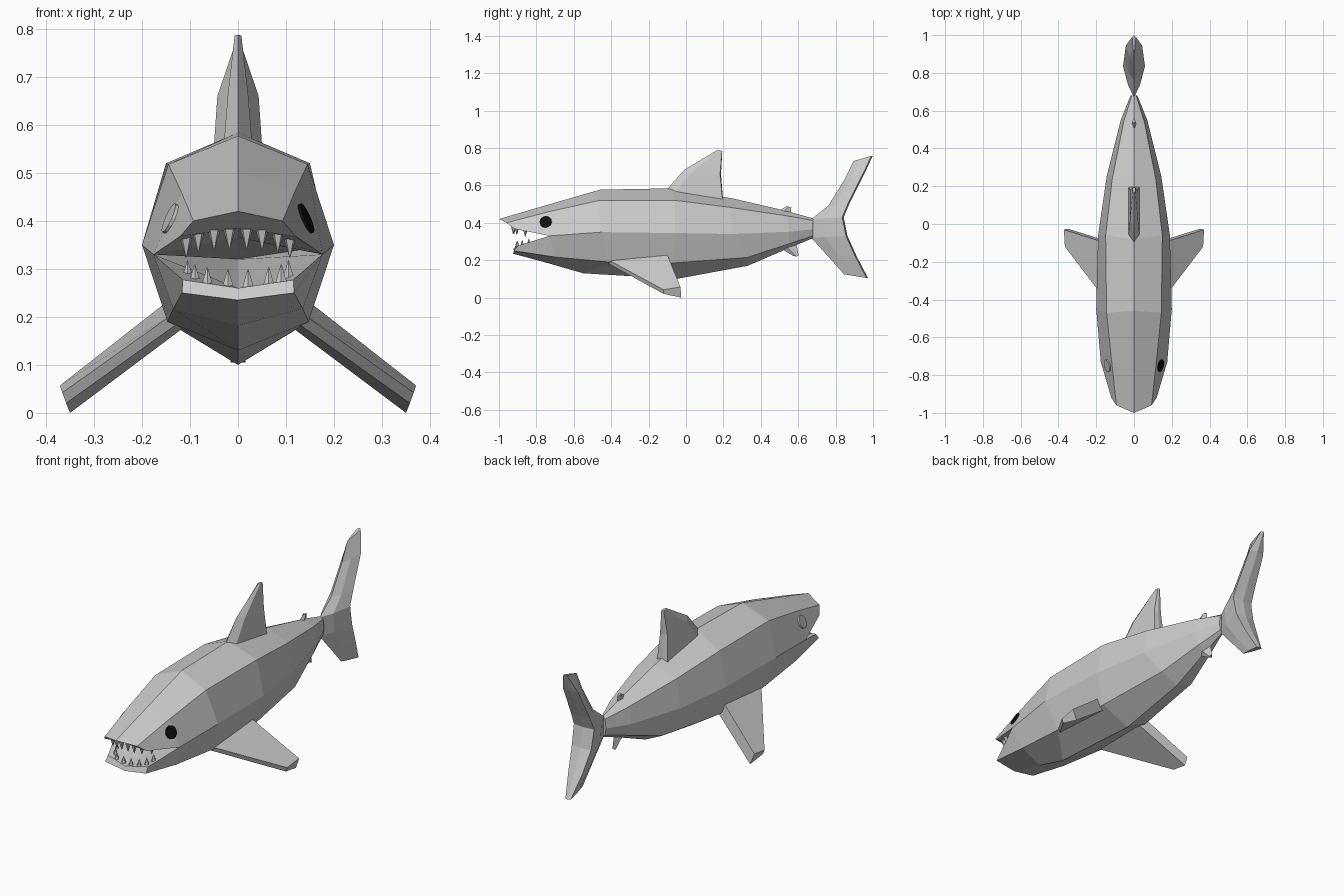
import bpy, bmesh
from mathutils import Vector

if "Cube" in bpy.data.objects:
    bpy.data.objects.remove(bpy.data.objects["Cube"])


def finish(name, bm):
    bmesh.ops.remove_doubles(bm, verts=bm.verts, dist=0.0005)
    bmesh.ops.recalc_face_normals(bm, faces=bm.faces)
    me = bpy.data.meshes.new(name)
    bm.to_mesh(me)
    bm.free()
    ob = bpy.data.objects.new(name, me)
    bpy.context.collection.objects.link(ob)
    return ob


def mirrored(half):
    # half outline runs from x=0 to x=0, or has an open end; completes the loop
    return list(half) + [(-x, y, z) for x, y, z in reversed(half) if x > 0]


def loft(bm, loops, start=True, end=True):
    rings = [[bm.verts.new(p) for p in loop] for loop in loops]
    n = len(rings[0])
    for a, b in zip(rings, rings[1:]):
        for i in range(n):
            j = (i + 1) % n
            bm.faces.new((a[i], a[j], b[j], b[i]))
    if start:
        bm.faces.new(rings[0])
    if end:
        bm.faces.new(rings[-1])


def fin(name, sections):
    bm = bmesh.new()
    loft(bm, [mirrored(s) for s in sections])
    return finish(name, bm)


# Body: trunk, upper jaw and lower jaw share the neck section
top, shoulder, side = (0, -.46, .577), (.145, -.47, .518), (.2, -.45, .35)
low, belly, throat = (.147, -.41, .19), (0, -.55, .13), (0, -.5, .32)
corner = (.176, -.73, .33)
trunk = [[top, shoulder, side, low, belly],
         [(0, -.08, .584), (.15, -.06, .52), (.19, -.06, .345), (.14, -.07, .185), (0, -.05, .1)],
         [(0, .25, .53), (.115, .24, .482), (.145, .25, .34), (.095, .33, .215), (0, .33, .17)],
         [(0, .54, .463), (.055, .54, .437), (.07, .55, .352), (.045, .55, .288), (0, .55, .265)],
         [(0, .68, .423), (.012, .68, .412), (.018, .68, .365), (.012, .68, .33), (0, .68, .318)]]
upper = [[top, shoulder, side, throat],
         [(0, -.73, .499), (.118, -.73, .46), corner, (0, -.73, .365)],
         [(0, -1, .42), (.093, -.96, .4), (.12, -.92, .368), (0, -.93, .385)]]
lower = [[side, low, belly, throat],
         [corner, (.135, -.7, .217), (0, -.73, .182), (0, -.73, .262)],
         [(.115, -.9, .277), (.117, -.92, .25), (0, -.925, .235), (0, -.925, .26)]]
bm = bmesh.new()
loft(bm, [mirrored(s) for s in trunk], start=False)
loft(bm, [mirrored(s) for s in upper], start=False)
# lower jaw loops start and end on the centre line
loft(bm, [mirrored([s[3], s[0], s[1], s[2]]) for s in lower], start=False)
finish("body", bm)

# Dorsal fin
fin("dorsal_fin", [
    [(0, -.1, .58), (.03, -.065, .555), (.03, .195, .52), (0, .198, .52)],
    [(0, -.01, .683), (.021, .025, .665), (.021, .182, .66), (0, .187, .66)],
    [(0, .165, .788), (.007, .172, .786), (.007, .192, .785), (0, .194, .785)]])

# Small fins near the tail
fin("second_dorsal_fin", [
    [(0, .48, .455), (.011, .52, .45), (0, .56, .44)],
    [(0, .535, .487), (.008, .545, .487), (0, .563, .482)]])
fin("anal_fin", [
    [(0, .47, .285), (.014, .53, .28), (0, .59, .29)],
    [(0, .575, .222), (.01, .59, .22), (0, .602, .225)]])

# Tail: thin leading edge, thick trailing edge
tail = [(.845, .125, .965, .105, .015), (.76, .22, .905, .22, .04),
        (.67, .32, .855, .33, .055), (.67, .42, .835, .43, .058),
        (.76, .49, .865, .5, .054), (.85, .635, .945, .66, .043),
        (.895, .73, .99, .757, .01)]
fin("tail_fin", [[(0, yl, zl), (w * .55, yl * .6 + yt * .4, zl * .6 + zt * .4),
                  (w, yt, zt), (0, yt + .008, zt)] for yl, zl, yt, zt, w in tail])

# Pectoral fins
root = [(.13, -.43, .21), (.15, -.1, .23), (.11, -.1, .18), (.12, -.43, .19)]
tip = [(.366, -.12, .042), (.371, -.03, .057), (.35, -.025, 0), (.358, -.12, .02)]
for s, label in ((1, "right"), (-1, "left")):
    bm = bmesh.new()
    loft(bm, [[(s * x, y, z) for x, y, z in loop] for loop in (root, tip)])
    finish("pectoral_fin_" + label, bm)


def cone(bm, pos, direction, r1, r2, depth, sides):
    m = Vector(direction).to_track_quat('Z', 'Y').to_matrix().to_4x4()
    m.translation = Vector(pos)
    bmesh.ops.create_cone(bm, cap_ends=True, segments=sides, radius1=r1,
                          radius2=r2, depth=depth, matrix=m)


# Teeth
rows = {"upper_teeth": (-1, [(.018, -.925, .362), (.05, -.92, .36), (.083, -.905, .356),
                             (.108, -.86, .345)]),
        "lower_teeth": (1, [(.021, -.905, .278), (.064, -.9, .282), (.09, -.875, .288),
                            (.105, -.84, .296)])}
for name, (d, spots) in rows.items():
    bm = bmesh.new()
    for p in spots:
        for s in (1, -1):
            cone(bm, (s * p[0], p[1], p[2]), (0, 0, d), .014, .001, .042, 5)
    finish(name, bm)

# Eyes
black = bpy.data.materials.new("eye_black")
black.diffuse_color = (.005, .005, .005, 1)
black.use_nodes = True
black.node_tree.nodes["Principled BSDF"].inputs["Base Color"].default_value = black.diffuse_color
for s, label in ((1, "right"), (-1, "left")):
    bm = bmesh.new()
    cone(bm, (s * .141, -.75, .405), (s * .897, -.2, .4), .033, .033, .008, 12)
    eye = finish("eye_" + label, bm)
    if s > 0:
        eye.data.materials.append(black)
